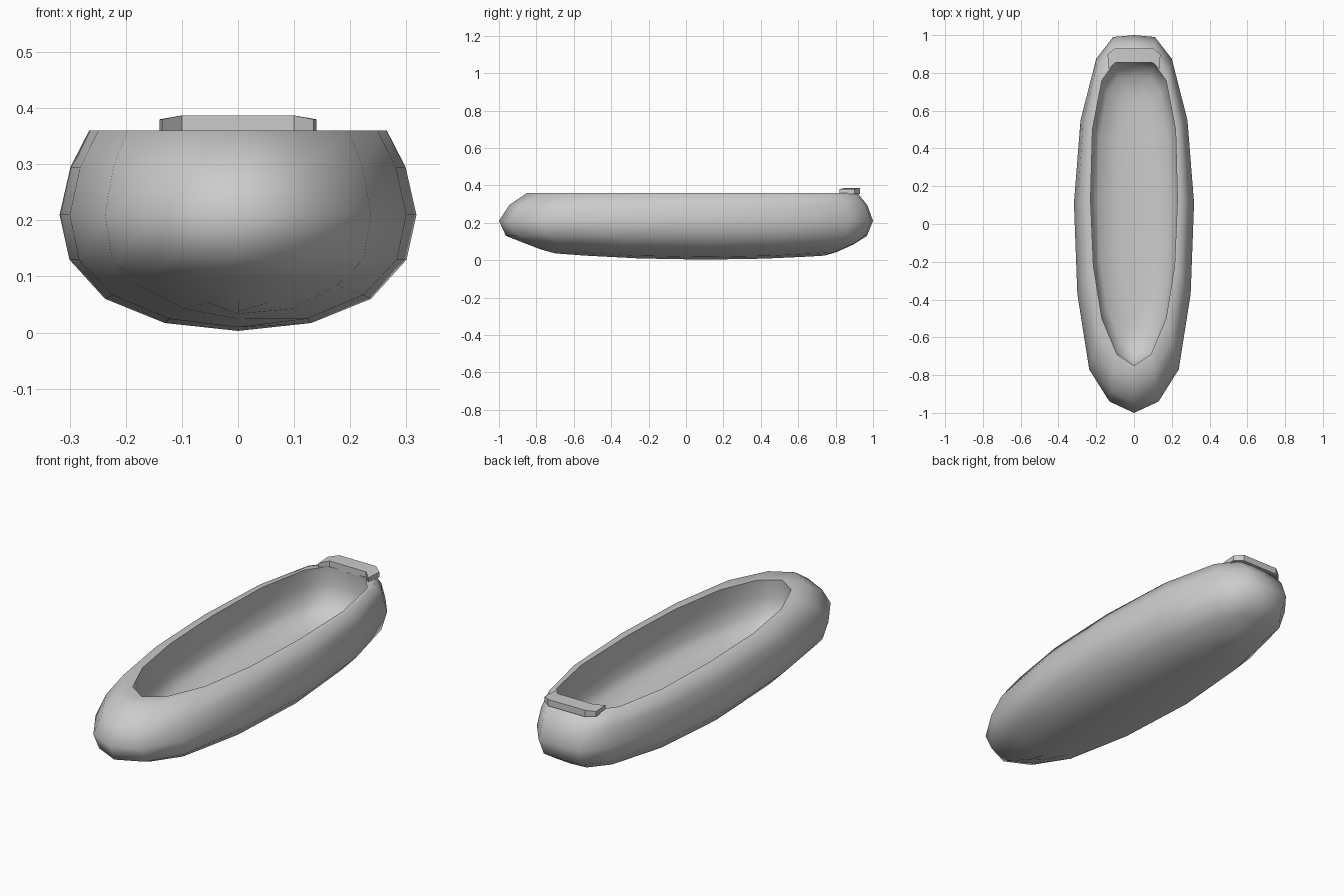
import bpy, bmesh, math

if "Cube" in bpy.data.objects:
    bpy.data.objects.remove(bpy.data.objects["Cube"])

# Half outlines seen from above (x, y), bow to stern
WIDEST = [(0, -1), (.13, -.94), (.237, -.77), (.30, -.37), (.318, .11),
          (.283, .55), (.2, .875), (.11, .99), (0, 1)]
RIM = [(0, -.75), (.09, -.69), (.17, -.5), (.215, -.22), (.23, .13),
       (.22, .5), (.17, .76), (.105, .85), (0, .86)]


def finish(name, bm, angle):
    bmesh.ops.remove_doubles(bm, verts=bm.verts, dist=1e-4)
    bmesh.ops.recalc_face_normals(bm, faces=bm.faces)
    me = bpy.data.meshes.new(name)
    bm.to_mesh(me)
    bm.free()
    ob = bpy.data.objects.new(name, me)
    bpy.context.collection.objects.link(ob)
    bpy.ops.object.select_all(action='DESELECT')
    ob.select_set(True)
    bpy.context.view_layer.objects.active = ob
    bpy.ops.object.shade_smooth_by_angle(angle=math.radians(angle))
    return ob


def blend(t):
    return [(a[0] + (b[0] - a[0]) * t, a[1] + (b[1] - a[1]) * t)
            for a, b in zip(WIDEST, RIM)]


def level(half, z, sx=1.0, sy=1.0, rocker=0.0):
    """Full ring mirrored from a half outline; rocker lifts the ends."""
    pts = [(x * sx, .07 + (y - .07) * sy) for x, y in half]
    full = pts + [(-x, y) for x, y in reversed(pts[1:-1])]
    return [(x, y, z + rocker * ((y - .1) / .87) ** 2) for x, y in full]


# Hull: rings from keel, up the outside, over the rim and down to the floor
rings = [
    level(WIDEST, .003, 0, .72, .04),
    level(WIDEST, .017, .41, .79, .04),
    level(WIDEST, .06, .745, .89, .03),
    level(WIDEST, .13, .945, .965),
    level(WIDEST, .21),
    level(blend(.22), .295),
    level(blend(.6), .36),
    level(RIM, .36),
    level(RIM, .27, 1.02, 1.01),
    level(RIM, .19, .98, .98),
    level(RIM, .145, .84, .9),
    level(RIM, .125, .4, .8),
    level(RIM, .12, 0, .75),
]
bm = bmesh.new()
loops = [[bm.verts.new(p) for p in r] for r in rings]
n = len(loops[0])
for lo, hi in zip(loops, loops[1:]):
    for i in range(n):
        j = (i + 1) % n
        bm.faces.new((lo[i], lo[j], hi[j], hi[i]))
finish("boat_hull", bm, 70)

# Stern plate: slightly cambered slab following the rim
half = [(.1, .93), (.14, .90), (.135, .82), (.1, .855)]
outline = half + [(-x, y) for x, y in reversed(half)]
bm = bmesh.new()
low = [bm.verts.new((x, y, .355)) for x, y in outline]
top = [bm.verts.new((x, y, .387 if abs(x) < .11 else .38)) for x, y in outline]
for vs in (low, top):
    for a, b, c, d in ((0, 1, 2, 3), (0, 3, 4, 7), (4, 5, 6, 7)):
        bm.faces.new((vs[a], vs[b], vs[c], vs[d]))
for i in range(8):
    j = (i + 1) % 8
    bm.faces.new((low[i], low[j], top[j], top[i]))
finish("stern_plate", bm, 20)
